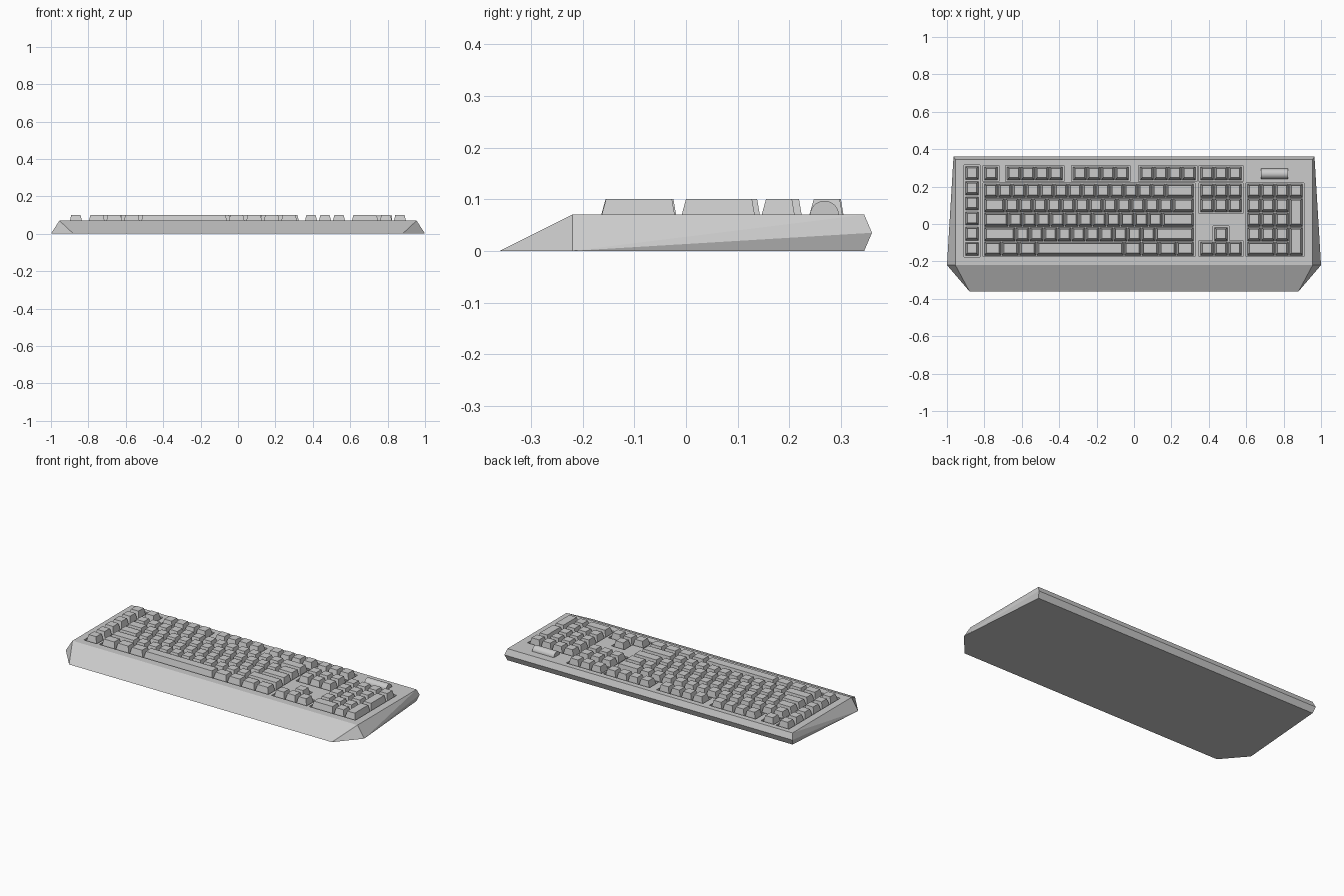
import bpy, bmesh, math

if "Cube" in bpy.data.objects:
    bpy.data.objects.remove(bpy.data.objects["Cube"])

P = 0.0748           # key pitch in x
RP = 0.0774          # row pitch in y
TOP, FLOOR, KEYTOP = 0.07, 0.055, 0.10
ROWS = [0.1775 - i * RP for i in range(5)]   # number row down to space row
FROW = 0.27


def new_object(name, bm):
    bmesh.ops.recalc_face_normals(bm, faces=bm.faces)
    me = bpy.data.meshes.new(name)
    bm.to_mesh(me)
    bm.free()
    ob = bpy.data.objects.new(name, me)
    bpy.context.collection.objects.link(ob)
    return ob


def frustum(bm, x0, x1, y0, y1, z0, z1, side=0.0, front=0.0, back=0.0):
    lo = [bm.verts.new((x, y, z0)) for x, y in ((x0, y0), (x1, y0), (x1, y1), (x0, y1))]
    hi = [bm.verts.new(c) for c in ((x0 + side, y0 + front, z1), (x1 - side, y0 + front, z1),
                                    (x1 - side, y1 - back, z1), (x0 + side, y1 - back, z1))]
    bm.faces.new(lo[::-1])
    bm.faces.new(hi)
    for i in range(4):
        j = (i + 1) % 4
        bm.faces.new((lo[i], lo[j], hi[j], hi[i]))


# Case: faceted wedge, mirrored left/right
half = {"front": (0.88, -0.36, 0), "wing": (1.0, -0.22, 0), "palm": (0.955, -0.22, TOP),
        "back_top": (0.955, 0.345, TOP), "ridge": (0.965, 0.36, 0.035), "back_low": (0.955, 0.345, 0)}
bm = bmesh.new()
R = {k: bm.verts.new(c) for k, c in half.items()}
L = {k: bm.verts.new((-c[0], c[1], c[2])) for k, c in half.items()}
for S in (R, L):
    for f in (("front", "wing", "palm"), ("wing", "ridge", "back_top", "palm"),
              ("wing", "back_low", "ridge")):
        bm.faces.new([S[k] for k in f])
for a, b in (("front", "palm"), ("palm", "back_top"), ("back_top", "ridge"), ("ridge", "back_low")):
    bm.faces.new((R[a], R[b], L[b], L[a]))
bm.faces.new((R["front"], R["wing"], R["back_low"], L["back_low"], L["wing"], L["front"]))
bmesh.ops.triangulate(bm, faces=[f for f in bm.faces if len(f.verts) == 4 and
                                 len({v.co.x > 0 for v in f.verts}) == 1])
case = new_object("case", bm)

# Key groups: (x start, y centre, height in rows, widths in key units)
MX, NX, KX = -0.802, 0.353, 0.604
groups = {
    "macro_keys": [(-0.904, 0.272 - i * 0.081, 1, [1]) for i in range(6)],
    "function_keys": [(MX, FROW, 1, [1])] + [(x, FROW, 1, [1] * 4) for x in (-0.68, -0.327, 0.031)],
    "main_keys": [(MX, y, 1, w) for y, w in zip(ROWS, (
        [1] * 13 + [2],
        [1.5] + [1] * 12 + [1.5],
        [1.75] + [1] * 11 + [2.25],
        [2.25] + [1] * 10 + [2.75],
        [1.25] * 3 + [6.25] + [1.25] * 4))],
    "navigation_keys": [(NX, y, 1, [1] * 3) for y in (FROW, ROWS[0], ROWS[1])],
    "arrow_keys": [(NX + P, ROWS[3], 1, [1]), (NX, ROWS[4], 1, [1] * 3)],
    "number_pad": [(KX, ROWS[0], 1, [1] * 4), (KX, ROWS[1], 1, [1] * 3), (KX, ROWS[2], 1, [1] * 3),
                   (KX, ROWS[3], 1, [1] * 3), (KX, ROWS[4], 1, [2, 1]),
                   (KX + 3 * P, (ROWS[1] + ROWS[2]) / 2, 2, [1]),
                   (KX + 3 * P, (ROWS[3] + ROWS[4]) / 2, 2, [1])],
}
GAP = 0.003
for name, rows in groups.items():
    bm = bmesh.new()
    for x, y, h, widths in rows:
        hy = h * RP / 2 - GAP
        for w in widths:
            frustum(bm, x + GAP / 2, x + w * P - GAP / 2, y - hy, y + hy, FLOOR - 0.002, KEYTOP,
                    0.011, 0.013, 0.008)
            x += w * P
    new_object(name, bm)

# Shallow wells that the key groups sit in
M = 0.006
HB = RP / 2 + M - 0.002
wells = [(-0.904, -0.904 + P, 0.272 - 5 * 0.081, 0.272),
         (MX, MX + P, FROW, FROW),
         (MX, MX + 15 * P, ROWS[4], ROWS[0]),
         (NX, NX + 3 * P, FROW, FROW),
         (NX, NX + 3 * P, ROWS[1], ROWS[0]),
         (NX, NX + 3 * P, ROWS[4], ROWS[4]),
         (NX + P, NX + 2 * P, ROWS[4], ROWS[3]),
         (KX, KX + 4 * P, ROWS[4], ROWS[0])]
wells += [(x, x + 4 * P, FROW, FROW) for x in (-0.68, -0.327, 0.031)]
bpy.context.view_layer.objects.active = case
for x0, x1, y0, y1 in wells:
    bm = bmesh.new()
    frustum(bm, x0 - M, x1 + M, y0 - HB, y1 + HB, FLOOR, TOP + 0.05)
    cutter = new_object("well_cutter", bm)
    cutter.hide_render = True
    mod = case.modifiers.new("well", 'BOOLEAN')
    mod.operation = 'DIFFERENCE'
    mod.solver = 'EXACT'
    mod.object = cutter
    bpy.ops.object.modifier_apply(modifier=mod.name)
    bpy.data.objects.remove(cutter)

# Volume roller, half sunk into the case
bpy.ops.mesh.primitive_cylinder_add(vertices=32, radius=0.028, depth=0.145,
                                    location=(0.751, 0.268, 0.069), rotation=(0, math.pi / 2, 0))
bpy.context.object.name = "volume_roller"
bpy.ops.object.shade_smooth_by_angle(angle=math.radians(35))
